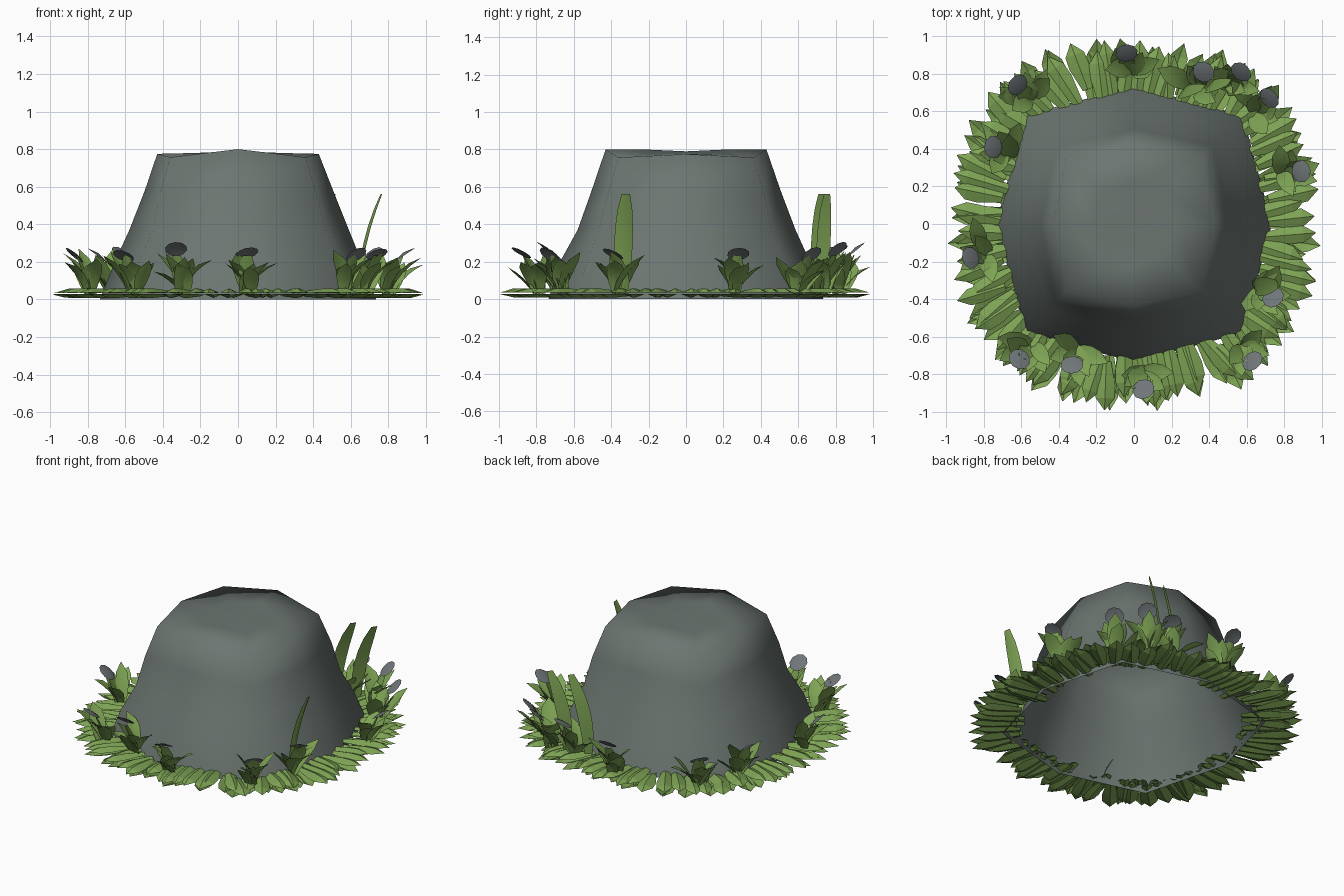
import bpy, bmesh, math, random
from mathutils import Vector

if "Cube" in bpy.data.objects:
    bpy.data.objects.remove(bpy.data.objects["Cube"])

random.seed(4)
U = random.uniform


def material(name, rgb):
    m = bpy.data.materials.new(name)
    m.diffuse_color = (*rgb, 1)
    m.use_nodes = True
    m.node_tree.nodes["Principled BSDF"].inputs["Base Color"].default_value = m.diffuse_color
    return m


STONE = material("grey green stone", (0.15, 0.18, 0.165))
LEAF = material("leaf green", (0.21, 0.37, 0.09))
CAP = material("blue grey cap", (0.16, 0.18, 0.19))


def finish(bm, name, mat, angle):
    me = bpy.data.meshes.new(name)
    bm.to_mesh(me)
    bm.free()
    me.materials.append(mat)
    ob = bpy.data.objects.new(name, me)
    bpy.context.collection.objects.link(ob)
    bpy.ops.object.select_all(action='DESELECT')
    ob.select_set(True)
    bpy.context.view_layer.objects.active = ob
    bpy.ops.object.shade_smooth_by_angle(angle=math.radians(angle))
    return ob


def leaf(bm, base, heading, pitch0, pitch1, length, width, fold, shape,
         across=None, flip=False):
    """Folded blade whose spine bends from pitch0 to pitch1 (degrees)."""
    out = Vector((math.cos(heading), math.sin(heading), 0))
    side = across or Vector((-out.y, out.x, 0))
    if flip:
        side = -side
    p = Vector(base)
    rows = []
    n = len(shape) - 1
    for i, w in enumerate(shape):
        a = math.radians(pitch0 + (pitch1 - pitch0) * i / n)
        up = Vector((0, 0, 1)) * math.cos(a) - out * math.sin(a)
        if w == 0:
            rows.append([bm.verts.new(p)])
        else:
            o = side * w * width / 2
            rows.append([bm.verts.new(p + s * o + up * (fold * w * (s == 0)))
                         for s in (-1, 0, 1)])
        p = p + (out * math.cos(a) + Vector((0, 0, 1)) * math.sin(a)) * length / n
    for r, q in zip(rows, rows[1:]):
        if len(q) == 1:
            bm.faces.new((r[1], r[0], q[0]))
            bm.faces.new((r[2], r[1], q[0]))
        else:
            for k in (0, 1):
                bm.faces.new((r[k + 1], r[k], q[k], q[k + 1]))


# Rock: eight-sided shell, open underneath
# each ring: axis radius, axis z, diagonal radius, diagonal z
rings = [(0.735, 0, 0.82, 0), (0.665, 0.2, 0.745, 0.2), (0.585, 0.37, 0.65, 0.37),
         (0.50, 0.58, 0.585, 0.56), (0.43, 0.775, 0.51, 0.757), (0.22, 0.78, 0.24, 0.775)]
bm = bmesh.new()
loops = []
for j, (ra, za, rd, zd) in enumerate(rings):
    loop = []
    for i in range(8):
        a = i * math.pi / 4
        r, z = (rd, zd) if i % 2 else (ra, za)
        if i in (2, 6) and j >= 4:
            z = 0.80                      # crest running front to back
        if 0 < j < 4:
            r += U(-0.01, 0.01)
        loop.append(bm.verts.new((r * math.cos(a), r * math.sin(a), z)))
    loops.append(loop)
for lo, hi in zip(loops, loops[1:]):
    for i in range(8):
        k = (i + 1) % 8
        bm.faces.new((lo[i], lo[k], hi[k], hi[i]))
top = bm.verts.new((0, 0, 0.79))
for i in range(8):
    bm.faces.new((loops[-1][i], loops[-1][(i + 1) % 8], top))
finish(bm, "rock", STONE, 90)


def edge_radius(a):
    n = 2.45
    return 0.98 / (abs(math.cos(a)) ** n + abs(math.sin(a)) ** n) ** (1 / n)


# Flat leaf skirt: upper layer faces up, lower layer faces down
bm = bmesh.new()
for count, z, under in ((72, 0.034, False), (72, 0.026, True)):
    for i in range(count):
        a = (i + U(-0.3, 0.3)) * math.tau / count
        length = U(0.26, 0.31)
        r = edge_radius(a) + U(-0.07, 0.02) - length
        leaf(bm, (r * math.cos(a), r * math.sin(a), z), a + U(-0.25, 0.25), 1, -1,
             length, U(0.09, 0.11), -0.02 if under else 0.022,
             (0.5, 0.75, 1.0, 0.95, 0), flip=under)
finish(bm, "leaf_skirt", LEAF, 10)

# Upright tufts, each carrying one small grey cap that faces the rock
spots = [(-0.04, 0.91), (0.37, 0.81), (0.57, 0.81), (0.72, 0.67), (0.89, 0.28),
         (0.74, -0.39), (0.63, -0.73), (0.05, -0.88), (-0.33, -0.75),
         (-0.61, -0.72), (-0.87, -0.18), (-0.75, 0.41), (-0.62, 0.74)]
bm = bmesh.new()
caps = bmesh.new()
for x, y in spots:
    c = Vector((x, y, 0)) * 0.9
    away = math.atan2(y, x)
    for k in range(7):
        h = away + (k - 3) * 0.5 + U(-0.2, 0.2)
        b = c + Vector((U(-0.03, 0.03), U(-0.03, 0.03), 0.03))
        leaf(bm, b, h, U(55, 80), U(0, 45), U(0.19, 0.28), U(0.08, 0.11),
             -0.012, (0.4, 0.8, 1.0, 0.85, 0))
    # cap: shallow tilted disc at a leaf tip
    q = away + math.pi + U(-0.5, 0.5)
    lean = U(0.5, 1.0)
    tilt = Vector((math.cos(q) * lean, math.sin(q) * lean, 1)).normalized()
    s = tilt.orthogonal().normalized()
    t = tilt.cross(s)
    m = Vector((x, y, U(0.22, 0.27)))
    mid = caps.verts.new(m + tilt * 0.012)
    rim = [caps.verts.new(m + (s * math.cos(q) + t * math.sin(q)) * 0.06)
           for q in [i * math.tau / 10 for i in range(10)]]
    for i in range(10):
        caps.faces.new((rim[i], rim[(i + 1) % 10], mid))
    # leaf that holds the cap
    leaf(bm, c + Vector((0, 0, 0.03)), away, 75, 60, 0.22, 0.09, -0.01,
         (0.4, 0.8, 1.0, 0.9, 0.5))
finish(bm, "leaf_tufts", LEAF, 40)
finish(caps, "grey_caps", CAP, 40)

# Tall blades: a pair behind the rock and one on the right side
bm = bmesh.new()
blade = (0.55, 0.8, 0.95, 1.0, 0.95, 0.8, 0.45)
edge_on = Vector((0.57, 0.82, 0))
for x, y in ((0.25, 0.70), (0.39, 0.73)):
    leaf(bm, (x, y, 0.03), 0.2, 88, 62, 0.55, 0.09, 0, blade, edge_on)
leaf(bm, (0.64, -0.34, 0.03), 0.15, 86, 64, 0.55, 0.1, -0.01, blade)
finish(bm, "tall_blades", LEAF, 40)
